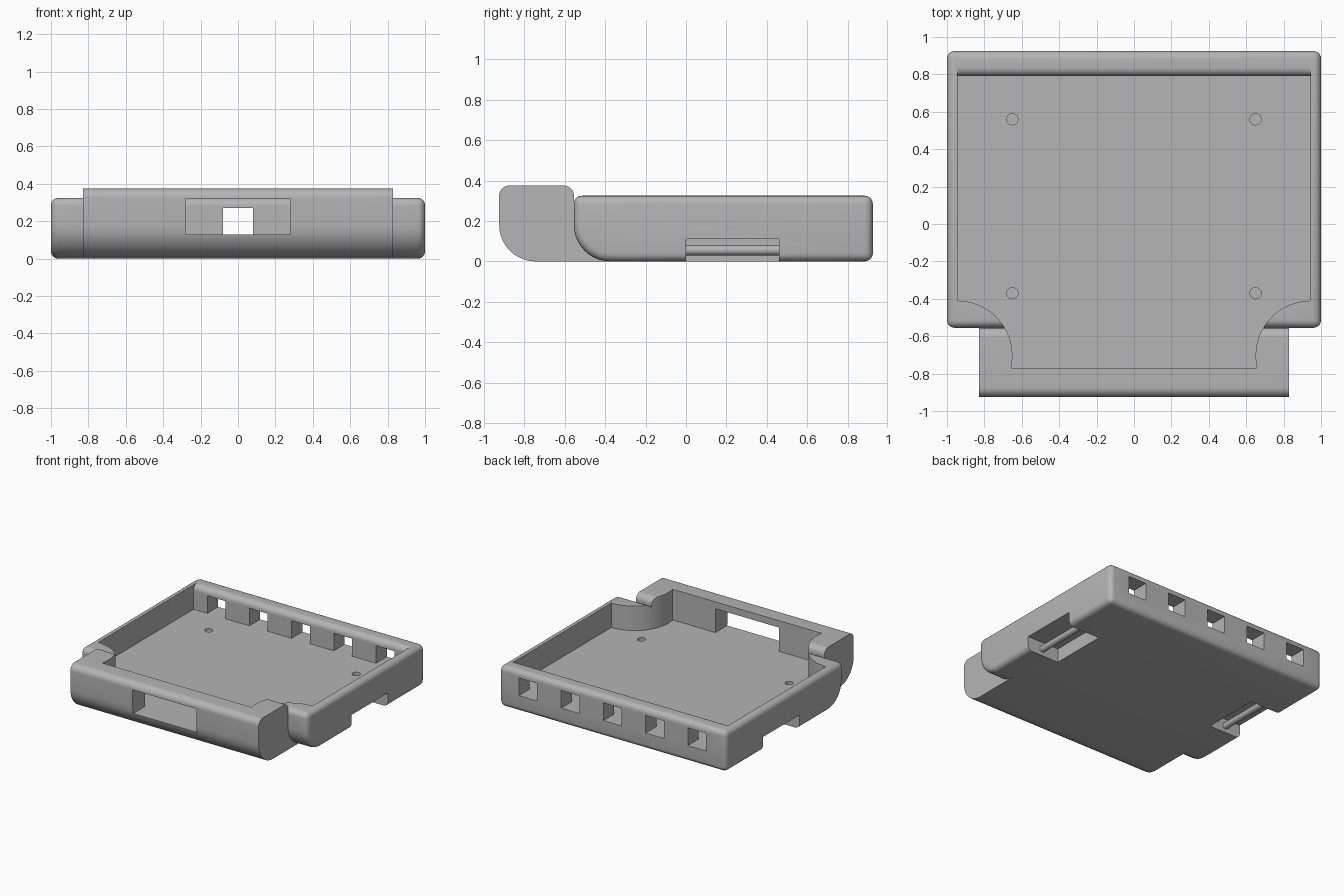
import bpy, bmesh
from math import sin, cos, radians
from mathutils import Matrix

if "Cube" in bpy.data.objects:
    bpy.data.objects.remove(bpy.data.objects["Cube"], do_unlink=True)

grey = bpy.data.materials.new("plain grey")
grey.use_nodes = True
GREY = (0.46, 0.46, 0.46, 1)
grey.diffuse_color = GREY
grey.node_tree.nodes["Principled BSDF"].inputs["Base Color"].default_value = GREY


def finish(name, bm):
    bmesh.ops.recalc_face_normals(bm, faces=bm.faces)
    mesh = bpy.data.meshes.new(name)
    bm.to_mesh(mesh)
    bm.free()
    mesh.materials.append(grey)
    obj = bpy.data.objects.new(name, mesh)
    bpy.context.collection.objects.link(obj)
    return obj


def arc(y, z, r, start, end, steps=10):
    """Points of an arc in the side plane, angles in degrees."""
    angles = [radians(start + (end - start) * i / steps) for i in range(steps + 1)]
    return [(y + r * cos(a), z + r * sin(a)) for a in angles]


def prism(name, outline, half_width):
    """Side outline extruded across the width."""
    bm = bmesh.new()
    face = bm.faces.new([bm.verts.new((-half_width, y, z)) for y, z in outline])
    out = bmesh.ops.extrude_face_region(bm, geom=[face])
    moved = [v for v in out["geom"] if isinstance(v, bmesh.types.BMVert)]
    bmesh.ops.translate(bm, verts=moved, vec=(2 * half_width, 0, 0))
    return finish(name, bm)


def box(name, x0, x1, y0, y1, z0, z1):
    bm = bmesh.new()
    place = Matrix.Translation(((x0 + x1) / 2, (y0 + y1) / 2, (z0 + z1) / 2))
    size = Matrix.Diagonal((x1 - x0, y1 - y0, z1 - z0, 1))
    bmesh.ops.create_cube(bm, size=1, matrix=place @ size)
    return finish(name, bm)


def cylinder(name, centre, radius, length, along_y=False, sides=32):
    bm = bmesh.new()
    turn = Matrix.Rotation(radians(90 if along_y else 0), 4, "X")
    bmesh.ops.create_cone(bm, cap_ends=True, segments=sides, radius1=radius, radius2=radius,
                          depth=length, matrix=Matrix.Translation(centre) @ turn)
    return finish(name, bm)


def apply(obj, mod):
    bpy.context.view_layer.objects.active = obj
    bpy.ops.object.modifier_apply(modifier=mod.name)


def combine(obj, other, operation="DIFFERENCE"):
    mod = obj.modifiers.new(operation, "BOOLEAN")
    mod.operation, mod.solver, mod.object = operation, "EXACT", other
    apply(obj, mod)
    bpy.data.objects.remove(other, do_unlink=True)


def smooth(obj):
    bpy.ops.object.select_all(action="DESELECT")
    obj.select_set(True)
    bpy.context.view_layer.objects.active = obj
    bpy.ops.object.shade_smooth_by_angle(angle=radians(30))


# Main tray body: large curve under the front, small rounding on every edge
FLOOR, TOP, BACK, STEP = 0.13, 0.325, 0.925, -0.555
tray = prism("tray", arc(STEP + 0.18, 0.18, 0.18, 180, 270) + [(BACK, 0), (BACK, TOP), (STEP, TOP)], 1)
bevel = tray.modifiers.new("edge rounding", "BEVEL")
bevel.width, bevel.segments, bevel.limit_method = 0.04, 5, "ANGLE"
bevel.angle_limit, bevel.use_clamp_overlap = radians(40), False
apply(tray, bevel)

# Raised front section, sharp at its ends
nose = prism("front_section",
             arc(-0.745, 0.18, 0.18, 180, 270) + [(-0.2, 0.0), (-0.2, 0.28), (STEP, 0.28)]
             + arc(STEP - 0.05, 0.325, 0.05, 0, 90) + arc(-0.875, 0.325, 0.05, 90, 180), 0.83)
combine(tray, nose, "UNION")

# Cavity with a rounded lip at the back and a round pillar in each front corner
cavity = prism("cavity", [(-0.77, FLOOR), (0.79, FLOOR)]
               + arc(0.835, TOP - 0.045, 0.045, 180, 90) + [(0.835, 0.6), (-0.77, 0.6)], 0.945)
for side in (-1, 1):
    combine(cavity, cylinder("pillar", (side * 0.945, -0.705, 0.35), 0.295, 1, sides=64))
combine(tray, cavity)

# Front window and the row of rear openings
combine(tray, box("front_window", -0.28, 0.28, -1.1, -0.7, FLOOR, 0.32))
for i in range(-2, 3):
    x = i * 0.372
    combine(tray, box("rear_opening", x - 0.08, x + 0.08, 0.7, 1.1, FLOOR, 0.27))

# Underside strap slots and shallow screw holes
for side in (-1, 1):
    x0, x1 = sorted((side * 0.72, side * 1.2))
    combine(tray, box("strap_slot", x0, x1, 0, 0.46, -0.1, 0.11))
    for y in (0.56, -0.37):
        combine(tray, cylinder("screw_hole", (side * 0.65, y, 0.1), 0.03, 0.1))
smooth(tray)

# Strap bars spanning the slots
for side, name in ((1, "left_strap_bar"), (-1, "right_strap_bar")):
    smooth(cylinder(name, (side * 0.865, 0.23, 0.055), 0.025, 0.47, along_y=True))
